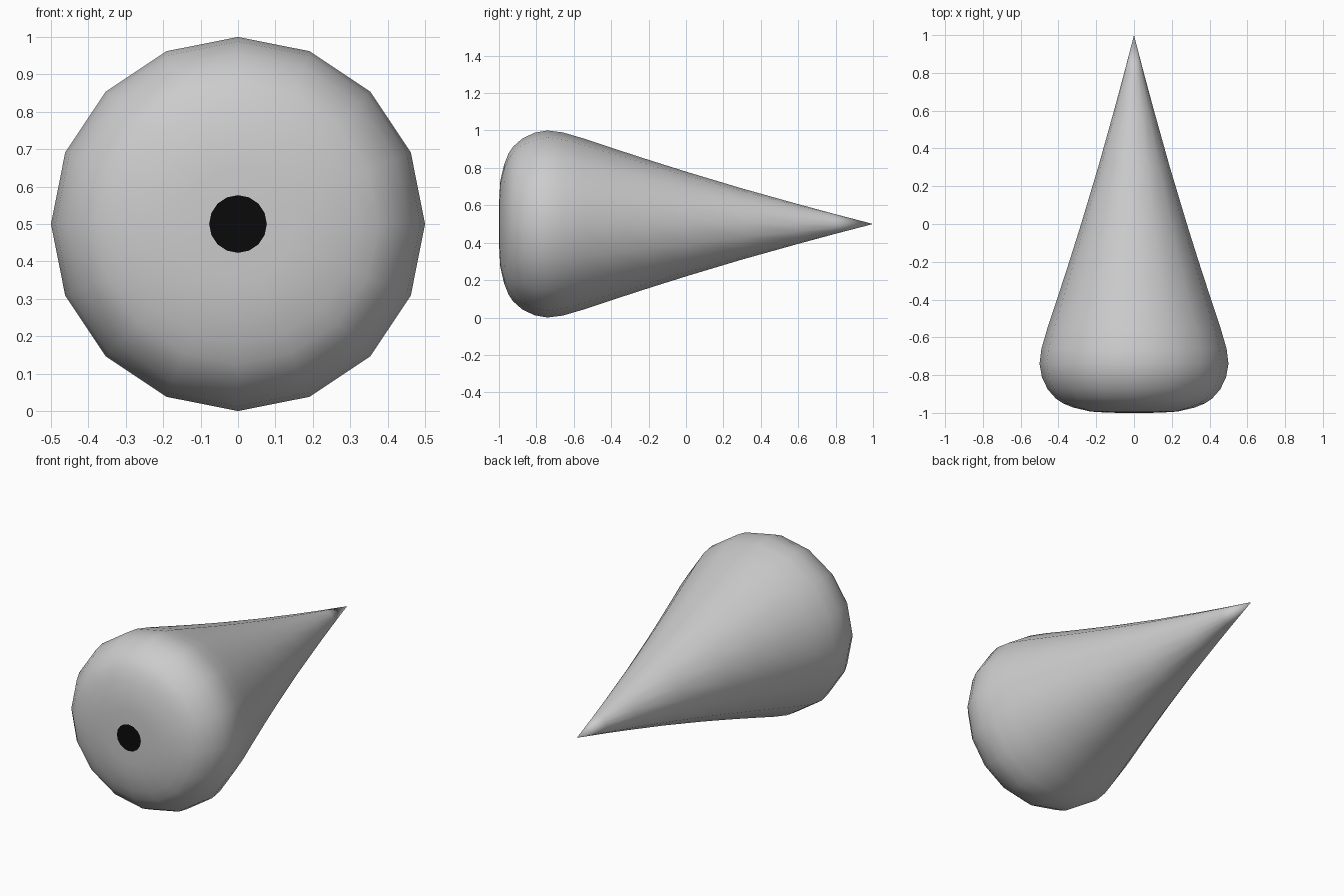
import bpy, bmesh, math
from mathutils import Matrix, Vector

if "Cube" in bpy.data.objects:
    bpy.data.objects.remove(bpy.data.objects["Cube"])

SIDES = 16
HOLE_R = 0.077
CENTRE_Z = 0.5

# Teardrop side profile as (y, radius), from the opening to the tip
profile = [(-1.0, HOLE_R), (-0.998, 0.15), (-0.993, 0.23), (-0.972, 0.32),
           (-0.95, 0.375), (-0.925, 0.413), (-0.875, 0.457), (-0.81, 0.488),
           (-0.74, 0.5), (-0.66, 0.49), (-0.55, 0.458), (-0.4, 0.408),
           (-0.2, 0.343), (0.0, 0.28), (0.3, 0.19), (0.6, 0.106),
           (0.8, 0.052), (1.0, 0.0)]


def finish(bm, name):
    mesh = bpy.data.meshes.new(name)
    bm.to_mesh(mesh)
    bm.free()
    obj = bpy.data.objects.new(name, mesh)
    bpy.context.collection.objects.link(obj)
    return obj


# Teardrop body: the profile spun round the y axis
bm = bmesh.new()
verts = [bm.verts.new((0, y, CENTRE_Z + r)) for y, r in profile]
edges = [bm.edges.new(pair) for pair in zip(verts, verts[1:])]
bmesh.ops.spin(bm, geom=verts + edges, cent=(0, 0, CENTRE_Z), axis=(0, 1, 0),
               angle=math.tau, steps=SIDES, use_merge=False)
bmesh.ops.remove_doubles(bm, verts=bm.verts[:], dist=0.0005)
bmesh.ops.recalc_face_normals(bm, faces=bm.faces[:])
widest = max(bm.faces, key=lambda f: f.calc_area())
if widest.normal.dot(widest.calc_center_median() - Vector((0, 0, CENTRE_Z))) < 0:
    bmesh.ops.reverse_faces(bm, faces=bm.faces[:])
for f in bm.faces:
    f.smooth = True
finish(bm, "teardrop_body")

# Black round spot filling the opening at the blunt end
bm = bmesh.new()
bmesh.ops.create_circle(bm, cap_ends=True, segments=SIDES, radius=HOLE_R,
                        matrix=Matrix.Translation((0, -1, CENTRE_Z))
                        @ Matrix.Rotation(math.pi / 2, 4, 'X'))
spot = finish(bm, "front_spot")
black = bpy.data.materials.new("black")
black.diffuse_color = (0.003, 0.003, 0.003, 1)
black.use_nodes = True
black.node_tree.nodes["Principled BSDF"].inputs["Base Color"].default_value = black.diffuse_color
spot.data.materials.append(black)
